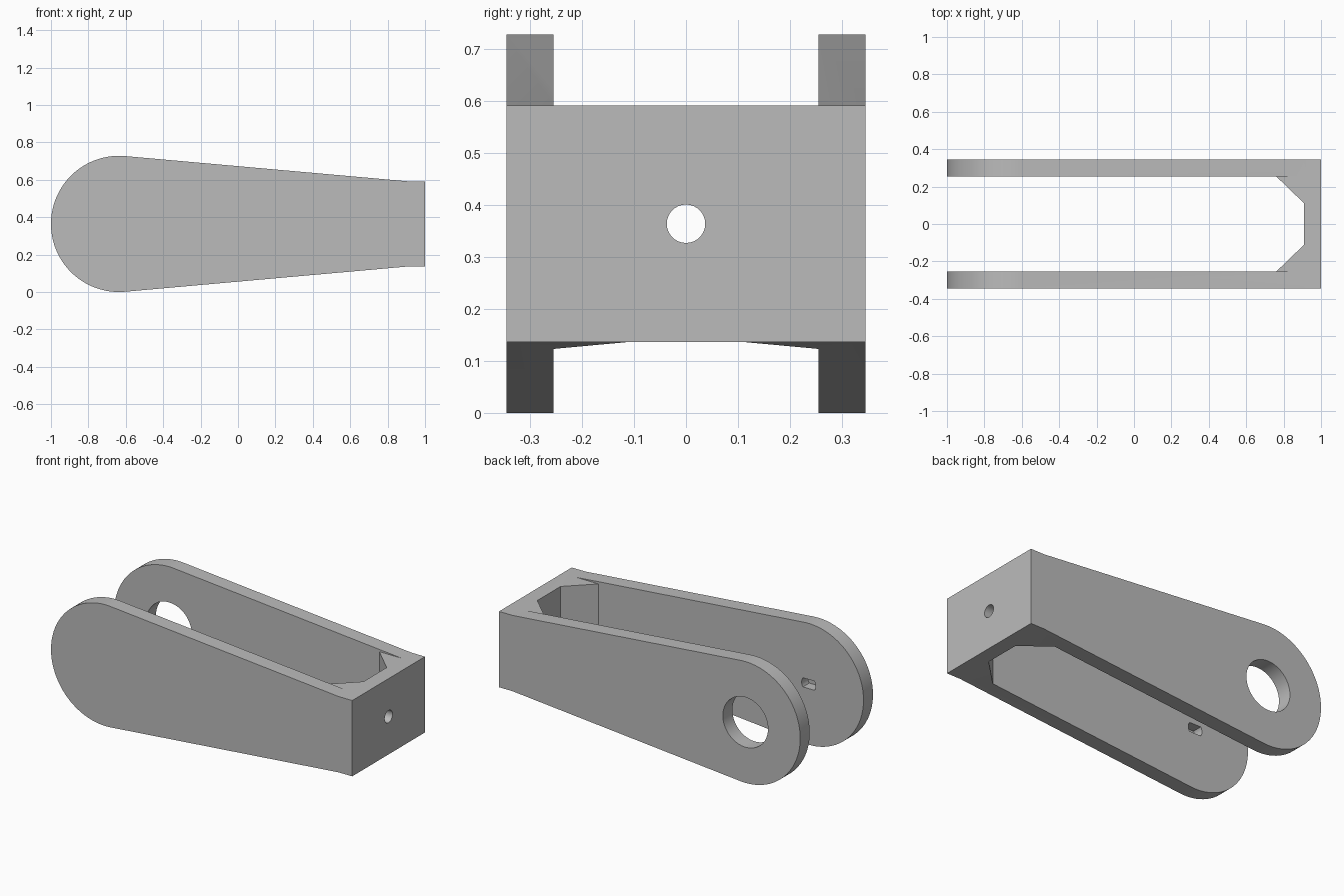
import bpy
import bmesh
from math import atan2, acos, sin, cos, pi, hypot, radians
from mathutils import Vector

cube = bpy.data.objects.get("Cube")
if cube:
    bpy.data.objects.remove(cube, do_unlink=True)

grey = bpy.data.materials.new("plain grey")
grey.use_nodes = True
grey.diffuse_color = (0.5, 0.5, 0.5, 1)
grey.node_tree.nodes["Principled BSDF"].inputs["Base Color"].default_value = (0.5, 0.5, 0.5, 1)

R = 0.364                    # rounded end radius
PX, PZ = R - 1, R            # pivot centre
HALF_W, INNER = 0.345, 0.255  # outer and inner half widths
WALL_X, WALL_H = 0.91, 0.2275  # end wall inner face and half height


def prism(name, points, direction):
    """Extrude a closed loop of 3D points along a vector."""
    bm = bmesh.new()
    face = bm.faces.new([bm.verts.new(p) for p in points])
    ext = bmesh.ops.extrude_face_region(bm, geom=[face])
    verts = [v for v in ext["geom"] if isinstance(v, bmesh.types.BMVert)]
    bmesh.ops.translate(bm, verts=verts, vec=Vector(direction))
    bmesh.ops.recalc_face_normals(bm, faces=bm.faces)
    mesh = bpy.data.meshes.new(name)
    bm.to_mesh(mesh)
    bm.free()
    mesh.materials.append(grey)
    obj = bpy.data.objects.new(name, mesh)
    bpy.context.collection.objects.link(obj)
    return obj


def arc(x, z, r, a0, a1, n):
    return [(x + r * cos(a0 + (a1 - a0) * i / n), z + r * sin(a0 + (a1 - a0) * i / n))
            for i in range(n + 1)]


def cut(target, cutter):
    bpy.context.view_layer.objects.active = target
    mod = target.modifiers.new("cut", "BOOLEAN")
    mod.operation = "DIFFERENCE"
    mod.solver = "EXACT"
    mod.object = cutter
    bpy.ops.object.modifier_apply(modifier=mod.name)
    bpy.data.objects.remove(cutter, do_unlink=True)


# Tapered body: rounded end with tangent lines running to the square end
dx = WALL_X - PX
tangent = atan2(WALL_H, dx) + acos(R / hypot(dx, WALL_H))
outline = arc(PX, PZ, R, tangent, 2 * pi - tangent, 72)
outline += [(WALL_X, PZ - WALL_H), (1, PZ - WALL_H), (1, PZ + WALL_H), (WALL_X, PZ + WALL_H)]
body = prism("fork_bracket", [(x, -HALF_W, z) for x, z in outline], (0, 2 * HALF_W, 0))

# Gap between the arms, leaving the end wall and two corner gussets
gap = [(-1.2, -INNER), (0.76, -INNER), (WALL_X, -0.11),
       (WALL_X, 0.11), (0.76, INNER), (-1.2, INNER)]
cut(body, prism("gap_cutter", [(x, y, -0.2) for x, y in gap], (0, 0, 1.2)))

# Level the gusset tops with the end wall
top = PZ + WALL_H
level = [(0.5, -INNER, top), (WALL_X, -INNER, top), (WALL_X, INNER, top), (0.5, INNER, top)]
cut(body, prism("level_cutter", level, (0, 0, 0.4)))

# Round hole through the back arm
hole = arc(PX, PZ, 0.15, 0, 2 * pi, 48)[:-1]
cut(body, prism("pivot_cutter", [(x, 0.1, z) for x, z in hole], (0, 0.4, 0)))

# Blind flat-sided shaft socket on the inside of the front arm
a = 0.62
socket = arc(PX, PZ, 0.047, -a, a, 8) + arc(PX, PZ, 0.047, pi - a, pi + a, 8)
cut(body, prism("socket_cutter", [(x, -0.1, z) for x, z in socket], (0, -0.215, 0)))

# Screw hole through the end wall
screw = arc(0, PZ, 0.037, 0, 2 * pi, 32)[:-1]
cut(body, prism("screw_cutter", [(0.7, y, z) for y, z in screw], (0.5, 0, 0)))

bpy.ops.object.select_all(action="DESELECT")
body.select_set(True)
bpy.context.view_layer.objects.active = body
bpy.ops.object.shade_smooth_by_angle(angle=radians(20))
